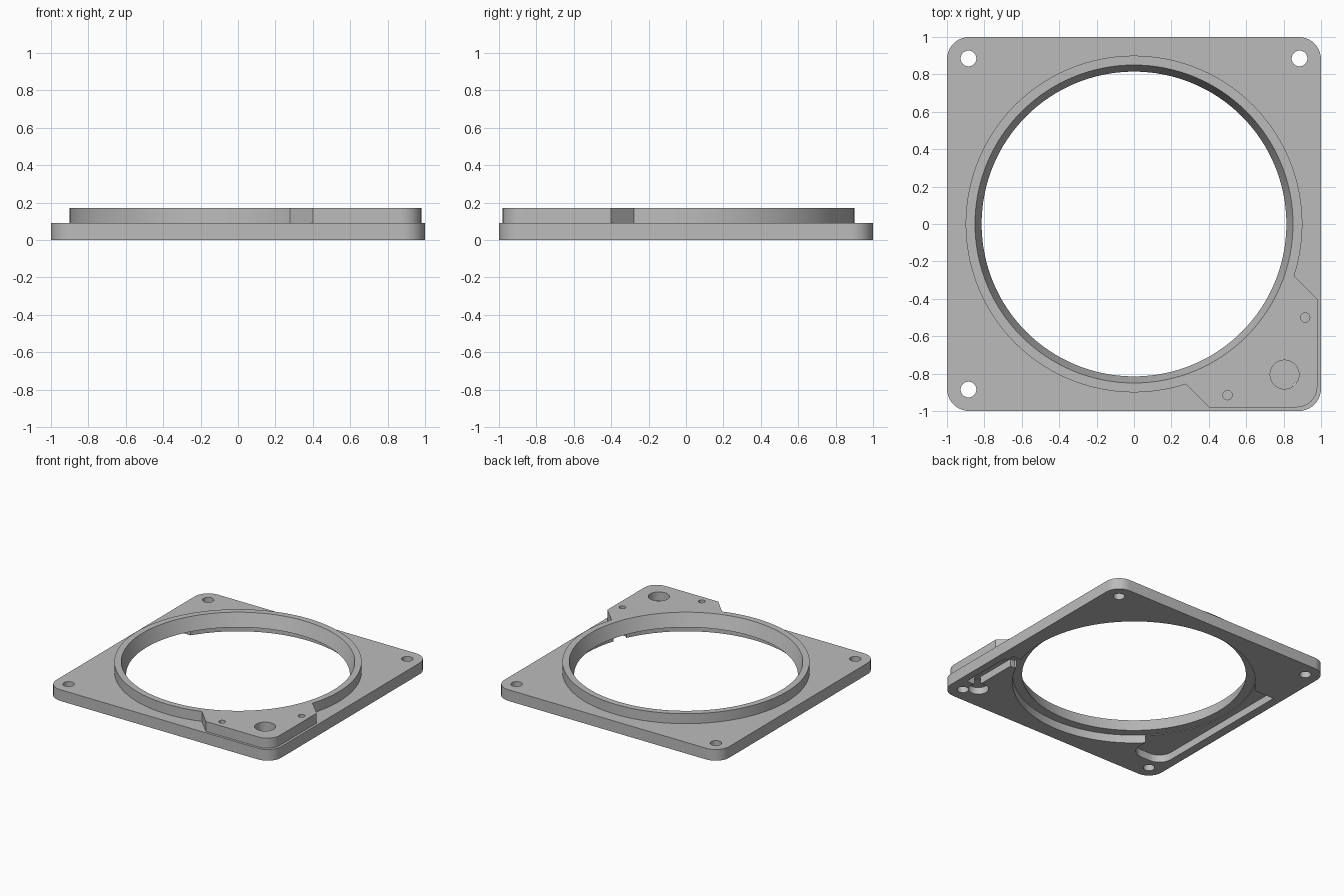
import bpy, bmesh
from math import sin, cos, radians, pi

if "Cube" in bpy.data.objects:
    bpy.data.objects.remove(bpy.data.objects["Cube"], do_unlink=True)

grey = bpy.data.materials.new("plain grey")
grey.use_nodes = True
COLOR = (0.5, 0.5, 0.5, 1)
grey.diffuse_color = COLOR
grey.node_tree.nodes["Principled BSDF"].inputs["Base Color"].default_value = COLOR

SEGMENTS = 128


def arc(cx, cy, r, start, end, steps):
    """Points along an arc, angles in degrees."""
    return [(cx + r * cos(radians(start + (end - start) * i / steps)),
             cy + r * sin(radians(start + (end - start) * i / steps)))
            for i in range(steps + 1)]


def circle(cx, cy, r, steps=SEGMENTS):
    return arc(cx, cy, r, 0, 360, steps)[:-1]


def rounded_box(x0, x1, y0, y1, r):
    return (arc(x1 - r, y1 - r, r, 0, 90, 10) + arc(x0 + r, y1 - r, r, 90, 180, 10)
            + arc(x0 + r, y0 + r, r, 180, 270, 10) + arc(x1 - r, y0 + r, r, 270, 360, 10))


def prism(name, bottom, z0, z1, top=None):
    """Solid between two outlines with the same number of points."""
    bm = bmesh.new()
    low = [bm.verts.new((x, y, z0)) for x, y in bottom]
    high = [bm.verts.new((x, y, z1)) for x, y in (top or bottom)]
    bm.faces.new(low[::-1])
    bm.faces.new(high)
    n = len(low)
    for i in range(n):
        j = (i + 1) % n
        bm.faces.new((low[i], low[j], high[j], high[i]))
    bmesh.ops.recalc_face_normals(bm, faces=bm.faces)
    mesh = bpy.data.meshes.new(name)
    bm.to_mesh(mesh)
    bm.free()
    mesh.materials.append(grey)
    obj = bpy.data.objects.new(name, mesh)
    bpy.context.collection.objects.link(obj)
    return obj


def combine(target, other, operation):
    mod = target.modifiers.new(operation.lower(), 'BOOLEAN')
    mod.operation = operation
    mod.solver = 'EXACT'
    mod.object = other
    bpy.context.view_layer.objects.active = target
    bpy.ops.object.modifier_apply(modifier=mod.name)
    bpy.data.objects.remove(other, do_unlink=True)


def cut(outline, z0, z1, top=None):
    combine(plate, prism("cutter", outline, z0, z1, top), 'DIFFERENCE')


# Square plate with rounded corners
plate = prism("mounting_plate", rounded_box(-1, 1, -1, 1, 0.12), 0, 0.09)

# Raised ring that widens into a corner pad
outline = (arc(0, 0, 0.9, -18, 288, SEGMENTS) + [(0.4, -0.98)]
           + arc(0.87, -0.87, 0.11, 270, 360, 10) + [(0.98, -0.4)])
combine(plate, prism("ring_and_pad", outline, 0.05, 0.17), 'UNION')

# Round recess underneath and flared central opening
cut(circle(0, 0, 0.885), -0.1, 0.065)
cut(circle(0, 0, 0.803), 0.03, 0.22, circle(0, 0, 0.867))

# Long side pocket underneath
pocket = (arc(-0.82, -0.69, 0.11, 180, 270, 10) + arc(-0.74, -0.69, 0.11, 270, 360, 10)
          + [(-0.63, 0.47), (-0.93, 0.47)])
cut(pocket, -0.1, 0.06)

# Stepped wiring slot and round pocket under the pad
slot = [(0.84, -0.77), (0.94, -0.77), (0.94, -0.35), (0.91, -0.35),
        (0.91, -0.28), (0.8, -0.28), (0.8, -0.4), (0.84, -0.4)]
cut(slot, -0.1, 0.06)
cut(circle(0.805, -0.805, 0.075, 48), -0.1, 0.055)

# Corner holes; the one below the pad stays covered
for x in (-0.885, 0.885):
    for y in (-0.885, 0.885):
        covered = x > 0 and y < 0
        cut(circle(x, y, 0.042, 32), -0.1, 0.1 if covered else 0.2)

# Blind holes in the pad
cut(circle(0.805, -0.805, 0.077, 48), 0.08, 0.3)
for x, y in ((0.915, -0.5), (0.5, -0.915)):
    cut(circle(x, y, 0.025, 24), 0.11, 0.3)

bpy.ops.object.select_all(action='DESELECT')
plate.select_set(True)
bpy.context.view_layer.objects.active = plate
bpy.ops.object.shade_smooth_by_angle(angle=pi / 6)
